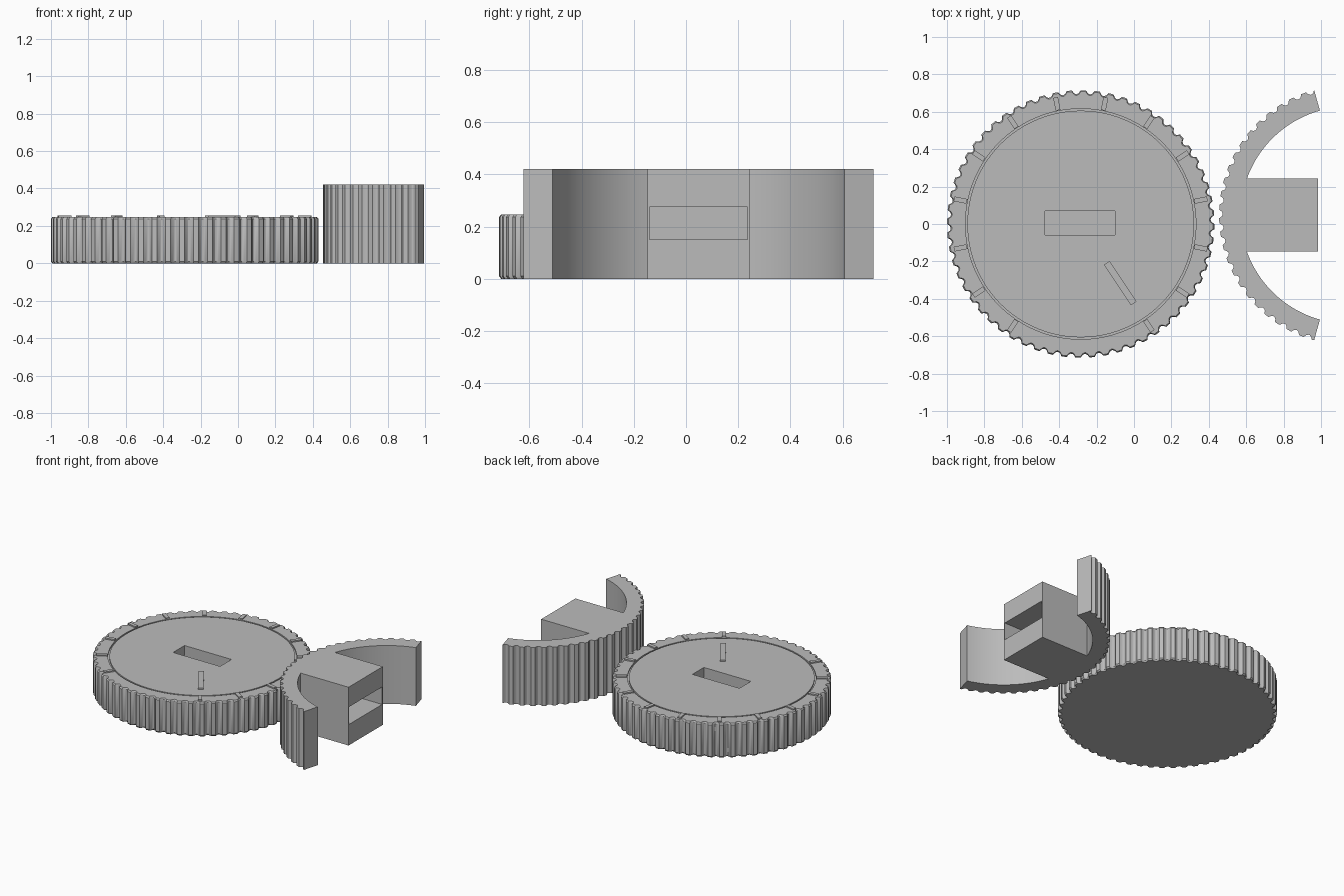
import bpy
import bmesh
from math import sin, cos, pi, radians
from mathutils import Matrix

if "Cube" in bpy.data.objects:
    bpy.data.objects.remove(bpy.data.objects["Cube"])

GREY = (0.5, 0.5, 0.5, 1)
grey = bpy.data.materials.new("plain grey")
grey.use_nodes = True
grey.diffuse_color = GREY
grey.node_tree.nodes["Principled BSDF"].inputs["Base Color"].default_value = GREY

TEETH, STEPS = 60, 8
DIAL_X, DIAL_R, DIAL_TOP = -0.285, 0.715, 0.247
ARC_X, ARC_Y, ARC_R, ARC_TOP = 1.15, 0.0475, 0.695, 0.42


def finish(bm, name):
    bmesh.ops.recalc_face_normals(bm, faces=bm.faces)
    mesh = bpy.data.meshes.new(name)
    bm.to_mesh(mesh)
    bm.free()
    mesh.materials.append(grey)
    obj = bpy.data.objects.new(name, mesh)
    bpy.context.collection.objects.link(obj)
    return obj


def loft(name, levels, closed=False):
    """Join equal outlines, each given as (points, z); closed makes a tube."""
    bm = bmesh.new()
    rings = [[bm.verts.new((x, y, z)) for x, y in pts] for pts, z in levels]
    pairs = list(zip(rings, rings[1:]))
    if closed:
        pairs.append((rings[-1], rings[0]))
    else:
        bm.faces.new(rings[0])
        bm.faces.new(rings[-1])
    for a, b in pairs:
        for i in range(len(a)):
            bm.faces.new((a[i - 1], a[i], b[i], b[i - 1]))
    return finish(bm, name)


def box(name, size, centre, angle=0):
    bm = bmesh.new()
    bmesh.ops.create_cube(bm, size=1, matrix=Matrix.Translation(centre)
                          @ Matrix.Rotation(angle, 4, "Z") @ Matrix.Diagonal((*size, 1)))
    return finish(bm, name)


def polar(cx, cy, r, a):
    return (cx + r * cos(a), cy + r * sin(a))


def circle(r, n=128):
    return [polar(DIAL_X, 0, r, 2 * pi * i / n) for i in range(n)]


def fluted(cx, cy, r, start, end):
    """Outline with round notches between flat teeth; start, end in teeth."""
    pts = []
    for i in range(int((end - start) * STEPS)):
        phase = (i % STEPS) / STEPS
        notch = 0.02 * sin(pi * phase / 0.625) ** 0.7 if 0 < phase < 0.625 else 0
        pts.append(polar(cx, cy, r - notch, (start + i / STEPS) * 2 * pi / TEETH))
    return pts


def cut(obj, cutter):
    mod = obj.modifiers.new("cut", "BOOLEAN")
    mod.operation = "DIFFERENCE"
    mod.solver = "EXACT"
    mod.object = cutter
    bpy.context.view_layer.objects.active = obj
    bpy.ops.object.modifier_apply(modifier=mod.name)
    bpy.data.objects.remove(cutter)


def smooth(obj):
    bpy.ops.object.select_all(action="DESELECT")
    obj.select_set(True)
    bpy.context.view_layer.objects.active = obj
    bpy.ops.object.shade_smooth_by_angle(angle=radians(25))


# Dial body with softened fluted rim
rim = fluted(DIAL_X, 0, DIAL_R, 0, TEETH)
rim_small = fluted(DIAL_X, 0, DIAL_R - 0.007, 0, TEETH)
dial = loft("dial", [(rim_small, 0), (rim, 0.01),
                     (rim, DIAL_TOP - 0.01), (rim_small, DIAL_TOP)])

# Circular groove and key slot in the dial top
groove = loft("groove_cutter", [(circle(0.606), DIAL_TOP - 0.01), (circle(0.616), DIAL_TOP - 0.01),
                                (circle(0.616), 0.3), (circle(0.606), 0.3)], closed=True)
cut(dial, groove)
cut(dial, box("slot_cutter", (0.375, 0.13, 0.3), (DIAL_X - 0.003, 0.005, DIAL_TOP)))
smooth(dial)

# Raised scale ticks, and the pointer aimed at the first of them
FIRST, STEP = radians(-56.25), radians(22.5)
for i in range(14):
    a = FIRST + i * STEP
    x, y = polar(DIAL_X, 0, 0.655, a)
    box(f"tick_{i + 1}", (0.07, 0.026, 0.02), (x, y, DIAL_TOP - 0.001), a)
x, y = polar(DIAL_X, 0, 0.38, FIRST)
box("pointer", (0.26, 0.036, 0.02), (x, y, DIAL_TOP - 0.001), FIRST)

# Fluted grip arc with a block reaching inwards, as one outline
HALF, INNER = 0.195, 0.58
first, last = 17.6, 42.4
outline = fluted(ARC_X, ARC_Y, ARC_R, first, last)
end_angle = last * 2 * pi / TEETH
block_angle = pi + 0.343
inner = [polar(ARC_X, ARC_Y, INNER, end_angle + (block_angle - end_angle) * i / 24)
         for i in range(25)]
lower = inner + [(0.985, ARC_Y - HALF)]
upper = [(x, 2 * ARC_Y - y) for x, y in reversed(lower)]
outline += [polar(ARC_X, ARC_Y, ARC_R, end_angle)] + lower + upper
grip = loft("grip_arc", [(outline, 0), (outline, ARC_TOP)])

# Key slot in the block end
cut(grip, box("slot_cutter", (0.4, 0.375, 0.126), (0.985, ARC_Y, 0.213)))
smooth(grip)
